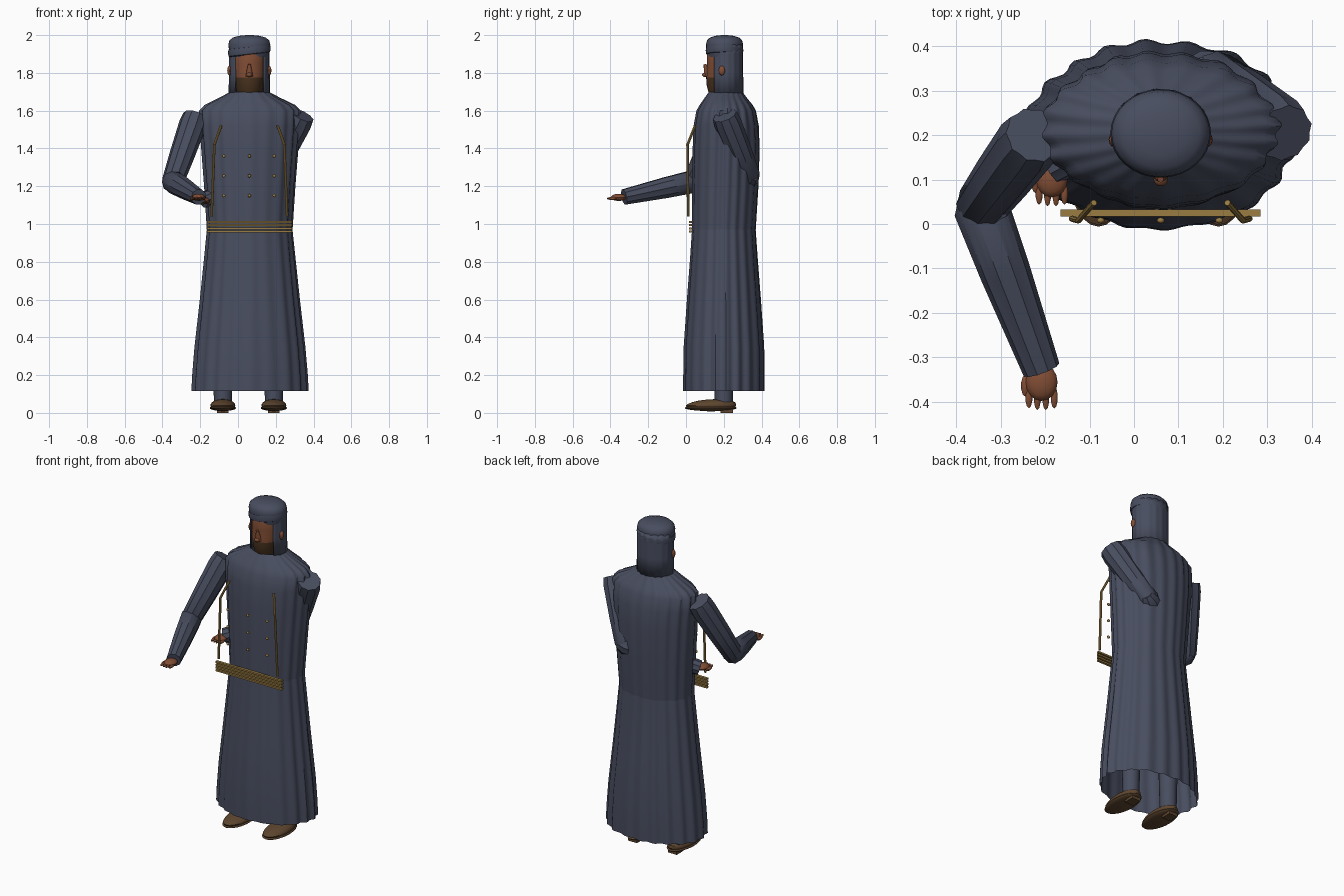
import bpy, bmesh, math
from mathutils import Vector, Matrix

if "Cube" in bpy.data.objects:
    bpy.data.objects.remove(bpy.data.objects["Cube"])

CX, CY = 0.06, 0.2   # body axis


def material(name, r, g, b):
    m = bpy.data.materials.new(name)
    m.use_nodes = True
    m.diffuse_color = (r, g, b, 1)
    node = m.node_tree.nodes["Principled BSDF"]
    node.inputs["Base Color"].default_value = (r, g, b, 1)
    node.inputs["Roughness"].default_value = 0.8
    return m


NAVY = material("navy cloth", 0.065, 0.075, 0.115)
SKIN = material("brown skin", 0.22, 0.075, 0.035)
BEARD = material("dark beard", 0.065, 0.032, 0.013)
SHOE = material("brown leather", 0.11, 0.06, 0.028)
GOLD = material("dull gold", 0.32, 0.2, 0.055)


def finish(name, bm, mats, angle=40):
    bmesh.ops.recalc_face_normals(bm, faces=bm.faces)
    mesh = bpy.data.meshes.new(name)
    bm.to_mesh(mesh)
    bm.free()
    ob = bpy.data.objects.new(name, mesh)
    bpy.context.collection.objects.link(ob)
    for m in mats:
        mesh.materials.append(m)
    bpy.ops.object.select_all(action="DESELECT")
    ob.select_set(True)
    bpy.context.view_layer.objects.active = ob
    bpy.ops.object.shade_smooth_by_angle(angle=math.radians(angle))
    return ob


def loft(bm, rings, cap=False, closed=True):
    """Bridge rows of points into a skin."""
    rows = [[bm.verts.new(p) for p in ring] for ring in rings]
    n = len(rows[0])
    for a, b in zip(rows, rows[1:]):
        for i in range(n if closed else n - 1):
            j = (i + 1) % n
            bm.faces.new((a[i], a[j], b[j], b[i]))
    if cap:
        bm.faces.new(rows[0])
        bm.faces.new(rows[-1])


def pleated(name, profile, pleats, n=120):
    """Cloth shell from rows of (z, centre y, half width, half depth, fold depth)."""
    rings = []
    for z, cy, rx, ry, fold in profile:
        ring = []
        for i in range(n):
            t = math.tau * i / n
            wave = math.sin(pleats * t + 0.8 * math.sin(3 * t)) + 0.4 * math.sin(7 * t + 1)
            front = max(0, -math.sin(t)) ** 2
            k = 1 + fold * wave * (1 - 0.5 * front)
            ring.append((CX + rx * k * math.cos(t), cy + ry * k * math.sin(t), z))
        rings.append(ring)
    bm = bmesh.new()
    loft(bm, rings)
    return finish(name, bm, [NAVY])


def tube(name, rows, mat, n=16, fold=0.0):
    """Sleeve-like tube through (point, radius) rows, along their common axis."""
    axis = Vector(rows[-1][0]) - Vector(rows[0][0])
    q = axis.to_track_quat("Z", "Y")
    rings = []
    for p, r in rows:
        ring = []
        for i in range(n):
            t = math.tau * i / n
            k = r * (1 + fold * math.cos(n / 2 * t))
            ring.append(Vector(p) + q @ Vector((k * math.cos(t), k * math.sin(t), 0)))
        rings.append(ring)
    bm = bmesh.new()
    loft(bm, rings, cap=True)
    return finish(name, bm, [mat])


def add_ball(bm, centre, radii, seg=16, rot=None):
    m = Matrix.Translation(centre) @ (rot or Matrix()) @ Matrix.Diagonal((*radii, 1))
    bmesh.ops.create_uvsphere(bm, u_segments=seg, v_segments=seg // 2, radius=1, matrix=m)


def add_box(bm, centre, size):
    m = Matrix.Translation(centre) @ Matrix.Diagonal((*size, 1))
    bmesh.ops.create_cube(bm, size=1, matrix=m)


# Robe: skirt and overlapping bodice
pleated("robe_skirt", [
    (0.115, 0.2, 0.304, 0.212, 0.026), (0.2, 0.2, 0.3, 0.212, 0.026),
    (0.35, 0.2, 0.288, 0.21, 0.024), (0.6, 0.2, 0.26, 0.193, 0.024),
    (0.8, 0.2, 0.24, 0.178, 0.022), (1.03, 0.2, 0.218, 0.163, 0.015)], 20)
pleated("robe_bodice", [
    (0.97, 0.2, 0.224, 0.167, 0.018), (1.2, 0.207, 0.238, 0.174, 0.02),
    (1.4, 0.212, 0.253, 0.175, 0.022), (1.52, 0.212, 0.262, 0.17, 0.024),
    (1.6, 0.212, 0.264, 0.155, 0.026), (1.63, 0.212, 0.235, 0.138, 0.028),
    (1.665, 0.21, 0.165, 0.112, 0.025), (1.7, 0.21, 0.1, 0.088, 0.01)], 20)


# Arms: each sleeve has an upper and a lower part
def arm(side, shoulder, elbow, wrist):
    s, e, w = Vector(shoulder), Vector(elbow), Vector(wrist)
    tube(side + "_upper_sleeve", [
        (s, 0.064), (s.lerp(e, 0.12), 0.07), (s.lerp(e, 0.6), 0.064),
        (e, 0.056), (e.lerp(s, -0.06), 0.042)], NAVY, 20, 0.04)
    tube(side + "_lower_sleeve", [
        (e.lerp(w, -0.09), 0.038), (e, 0.06), (e.lerp(w, 0.4), 0.055), (w, 0.041)],
        NAVY, 20, 0.04)
    # Hand with fingers pointing forward
    bm = bmesh.new()
    palm = w + Vector((0, -0.028, -0.002))
    add_ball(bm, palm, (0.036, 0.042, 0.019))
    for i in range(4):
        reach = 0.026 if i in (0, 3) else 0.03
        add_ball(bm, palm + Vector((0.019 * (i - 1.5), -0.034, -0.006)), (0.0085, reach, 0.008), 10)
    add_ball(bm, palm + Vector((-0.036, -0.008, -0.008)), (0.011, 0.026, 0.01), 10)
    finish(side + "_hand", bm, [SKIN])


arm("right", (-0.225, 0.2, 1.57), (-0.345, 0.04, 1.225), (-0.208, -0.328, 1.143))
arm("left", (0.34, 0.205, 1.575), (0.18, 0.335, 1.255), (-0.185, 0.13, 1.125))

# Head, with the beard chosen by height on the front half
bm = bmesh.new()
face_rows = [(1.66, 0.06, 0.065), (1.7, 0.068, 0.082), (1.74, 0.076, 0.092), (1.775, 0.082, 0.093),
             (1.81, 0.086, 0.09), (1.85, 0.087, 0.09), (1.9, 0.087, 0.09), (1.94, 0.07, 0.075)]
loft(bm, [[(CX + rx * math.cos(math.tau * i / 28), CY + ry * math.sin(math.tau * i / 28), z)
           for i in range(28)] for z, rx, ry in face_rows], cap=True)
for f in bm.faces:
    c = f.calc_center_median()
    f.material_index = int(c.z < 1.775 and c.y < CY)
finish("head", bm, [SKIN, BEARD])

bm = bmesh.new()
bmesh.ops.create_cone(bm, segments=10, radius1=0.021, radius2=0.007, depth=0.065, cap_ends=True,
                      matrix=Matrix.Translation((CX, 0.108, 1.815)) @ Matrix.Rotation(math.radians(14), 4, "X"))
add_ball(bm, (CX, 0.1, 1.79), (0.016, 0.015, 0.012), 12)
finish("nose", bm, [SKIN])
bm = bmesh.new()
for s in (-1, 1):
    add_ball(bm, (CX + s * 0.105, 0.19, 1.812), (0.012, 0.017, 0.026), 12)
finish("ears", bm, [SKIN])

# Hood cloth, open at the face
bm = bmesh.new()
rings = []
for z, r in ((1.68, 1.02), (1.8, 1.0), (1.9, 1.0), (1.95, 1.0)):
    ring = []
    for i in range(61):
        t = math.radians(-45 + 270 * i / 60)
        k = r * (1 + 0.012 * math.sin(16 * t))
        ring.append((CX + 0.107 * k * math.cos(t), 0.212 + 0.09 * k * math.sin(t), z))
    rings.append(ring)
loft(bm, rings, closed=False)
hood = finish("hood", bm, [NAVY])
mod = hood.modifiers.new("cloth thickness", "SOLIDIFY")
mod.thickness = 0.006

# Cap dome and its tilted wrapped band
bm = bmesh.new()
dome = [(1.885, 0.9), (1.91, 0.95), (1.95, 0.99), (1.972, 0.94), (1.987, 0.78), (1.996, 0.5), (2.0, 0.15)]
loft(bm, [[(CX + 0.112 * r * math.cos(math.tau * i / 32), 0.204 + 0.099 * r * math.sin(math.tau * i / 32), z)
           for i in range(32)] for z, r in dome], cap=True)
finish("cap", bm, [NAVY])
bm = bmesh.new()
band = [(0.0, 0.94), (0.004, 1.0), (0.022, 1.03), (0.04, 1.0), (0.044, 0.94)]
loft(bm, [[(CX + 0.11 * r * math.cos(t), 0.204 + 0.097 * r * math.sin(t), 1.896 + h + 0.012 * math.cos(t))
           for t in (math.tau * i / 32 for i in range(32))] for h, r in band])
finish("cap_band", bm, [NAVY])

# Trouser legs and shoes
for side, x in (("right", -0.08), ("left", 0.19)):
    tube(side + "_trouser_leg", [((x, 0.2, 0.035), 0.046), ((x, 0.2, 0.15), 0.048), ((x, 0.2, 0.6), 0.06)],
         NAVY, 16, 0.03)
    bm = bmesh.new()
    add_ball(bm, (x, 0.132, 0.04), (0.066, 0.134, 0.032), 24)
    for v in bm.verts:   # lower toe, higher instep
        v.co.z += 0.05 * (v.co.y - 0.132) * (v.co.z > 0.045)
    add_ball(bm, (x, 0.132, 0.026), (0.07, 0.138, 0.016), 24)
    add_box(bm, (x, 0.215, 0.014), (0.06, 0.065, 0.028))
    finish(side + "_shoe", bm, [SHOE])

# Belt of four flat cords
bm = bmesh.new()
for i in range(4):
    add_box(bm, (CX, 0.025, 0.96 + 0.017 * i), (0.45, 0.016, 0.01))
finish("belt", bm, [GOLD])

# Chest cords and buttons
for side, s in (("right", -1), ("left", 1)):
    path = [(CX + s * 0.15, 0.048, 1.52), (CX + s * 0.185, 0.008, 1.42), (CX + s * 0.2, 0.012, 1.04)]
    for part, a, b in (("upper", path[0], path[1]), ("lower", path[1], path[2])):
        tube(side + "_" + part + "_chest_cord", [(a, 0.007), (b, 0.007)], GOLD, 8)
bm = bmesh.new()
for x in (-0.075, 0.06, 0.192):
    for z in (1.36, 1.255, 1.15):
        add_ball(bm, (x, 0.008, z), (0.009, 0.007, 0.009), 10)
finish("buttons", bm, [GOLD])
